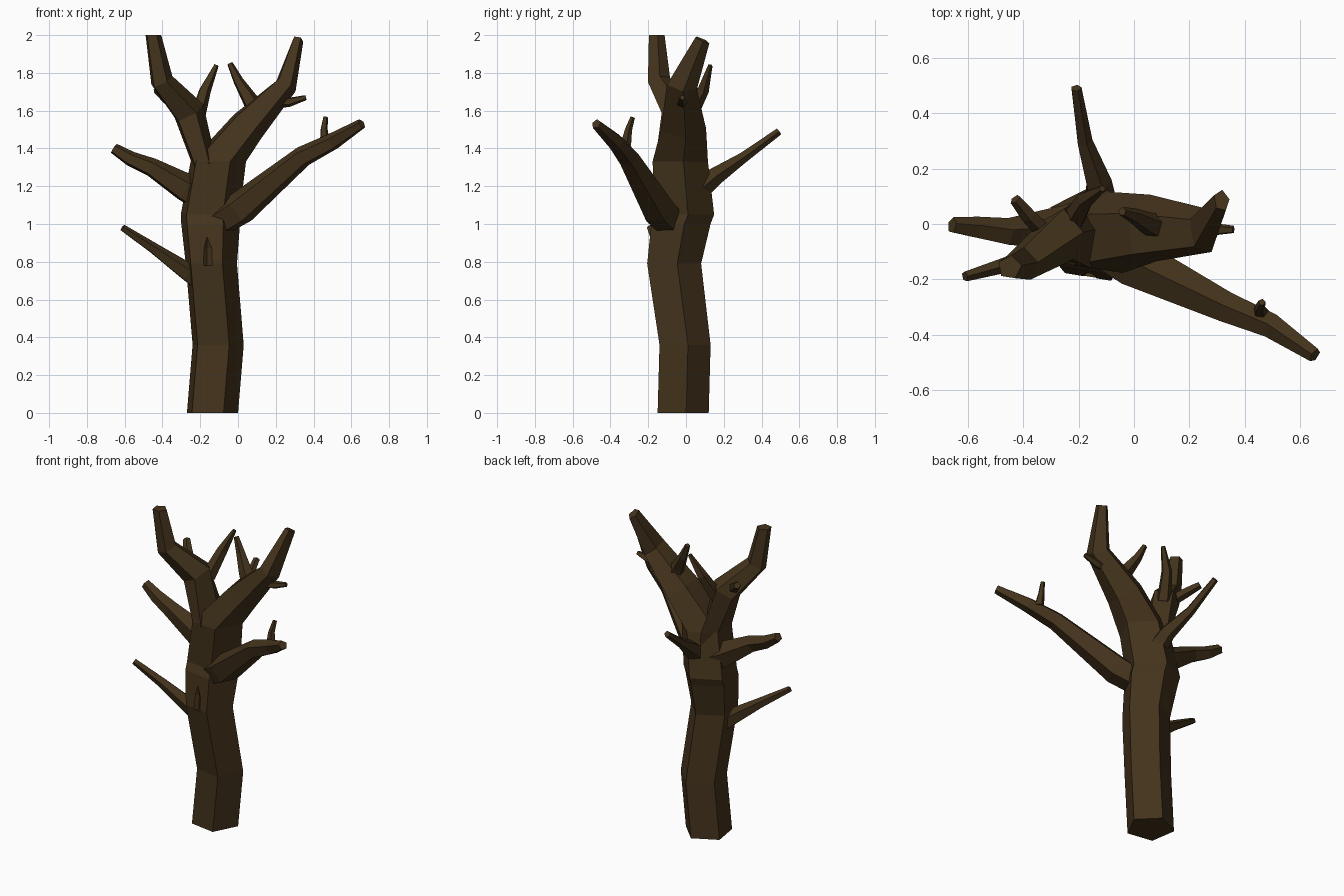
import bpy, bmesh, math
from mathutils import Vector

bark = bpy.data.materials.new("bark")
bark.diffuse_color = (0.057, 0.033, 0.0115, 1)


def limb(name, path, flat=(), sides=5, start=9):
    """Faceted tapered tube through (x, y, z, radius[, x squash]) points; flat lists level rings."""
    pts = [Vector(p[:3]) for p in path]
    n = len(pts)
    bm = bmesh.new()
    rings = []
    for i, p in enumerate(pts):
        a = (p - pts[i - 1]).normalized() if i else Vector()
        b = (pts[i + 1] - p).normalized() if i < n - 1 else Vector()
        t = Vector((0, 0, 1)) if i in flat else (a + b).normalized()
        q = Vector((0, 0, 1)).rotation_difference(t)
        r = path[i][3]
        rx = r * (path[i][4] if len(path[i]) > 4 else 1)
        ring = []
        for k in range(sides):
            w = math.radians(start + 360 * k / sides)
            ring.append(bm.verts.new(p + q @ Vector((rx * math.cos(w), r * math.sin(w), 0))))
        rings.append(ring)
    for lo, hi in zip(rings, rings[1:]):
        for k in range(sides):
            j = (k + 1) % sides
            bm.faces.new((lo[k], lo[j], hi[j], hi[k]))
    bm.faces.new(rings[0][::-1])
    bm.faces.new(rings[-1])
    me = bpy.data.meshes.new(name)
    bm.to_mesh(me)
    bm.free()
    me.materials.append(bark)
    ob = bpy.data.objects.new(name, me)
    bpy.context.collection.objects.link(ob)
    return ob


# Trunk, bending into the right main limb
trunk = limb("trunk", [(-.142, -.022, 0, .144), (-.112, -.012, .36, .144),
                       (-.148, -.07, .79, .152, .95), (-.153, -.035, 1.0, .167, .99),
                       (-.155, -.015, 1.05, .166), (-.112, -.038, 1.33, .156),
                       (.047, -.02, 1.52, .128, .8), (.252, -.025, 1.735, .086, .72),
                       (.317, .085, 1.975, .043, .7)], flat=(0, 1, 2, 3, 4, 5))

# Left main limb
limb("left_limb", [(-.175, -.035, 1.24, .13, .5), (-.185, -.038, 1.33, .14, .5),
                   (-.262, -.04, 1.59, .1, .9), (-.405, -.145, 1.755, .064),
                   (-.45, -.157, 2.0, .044)], flat=(0, 1, 4))

# Side branches
limb("lower_left_branch", [(-.19, -.07, .69, .06), (-.27, -.1, .745, .052),
                           (-.44, -.14, .865, .032), (-.612, -.19, .98, .019)])
limb("upper_left_branch", [(-.18, 0, 1.14, .09), (-.28, -.015, 1.19, .08), (-.46, -.03, 1.3, .052),
                           (-.57, -.015, 1.345, .042), (-.658, -.005, 1.4, .03)])
limb("right_branch", [(-.12, -.07, 1.0, .085), (.01, -.145, 1.08, .092), (.34, -.305, 1.355, .058),
                      (.5, -.37, 1.435, .047), (.655, -.475, 1.53, .028)])
limb("back_branch", [(-.12, .05, 1.17, .065), (-.13, .15, 1.25, .05),
                     (-.18, .3, 1.35, .03), (-.21, .492, 1.49, .02)])

# Twigs
limb("right_branch_twig", [(.46, -.32, 1.42, .03), (.455, -.305, 1.5, .02), (.463, -.283, 1.565, .013)])
limb("left_limb_inner_twig", [(-.22, .01, 1.56, .045), (-.175, .09, 1.71, .033), (-.115, .128, 1.84, .013)])
limb("left_limb_back_twig", [(-.31, -.04, 1.61, .035), (-.38, .03, 1.67, .03), (-.43, .09, 1.71, .022)])
limb("right_limb_twig", [(.12, -.02, 1.56, .06), (.055, 0, 1.67, .042),
                         (0, .03, 1.76, .028), (-.043, .045, 1.85, .016)])
limb("right_limb_side_twig", [(.12, -.02, 1.64, .035), (.27, -.02, 1.645, .026), (.36, -.02, 1.67, .014)])

# Pointed hollow in the trunk front
cutter = limb("hollow_cutter", [(-.163, -.2, .78, .03), (-.163, -.2, .87, .037),
                                (-.166, -.2, 1.02, .005)], flat=(0, 1, 2), sides=4, start=0)
cutter.hide_render = True
cutter.hide_set(True)
cut = trunk.modifiers.new("hollow", 'BOOLEAN')
cut.operation = 'DIFFERENCE'
cut.object = cutter
